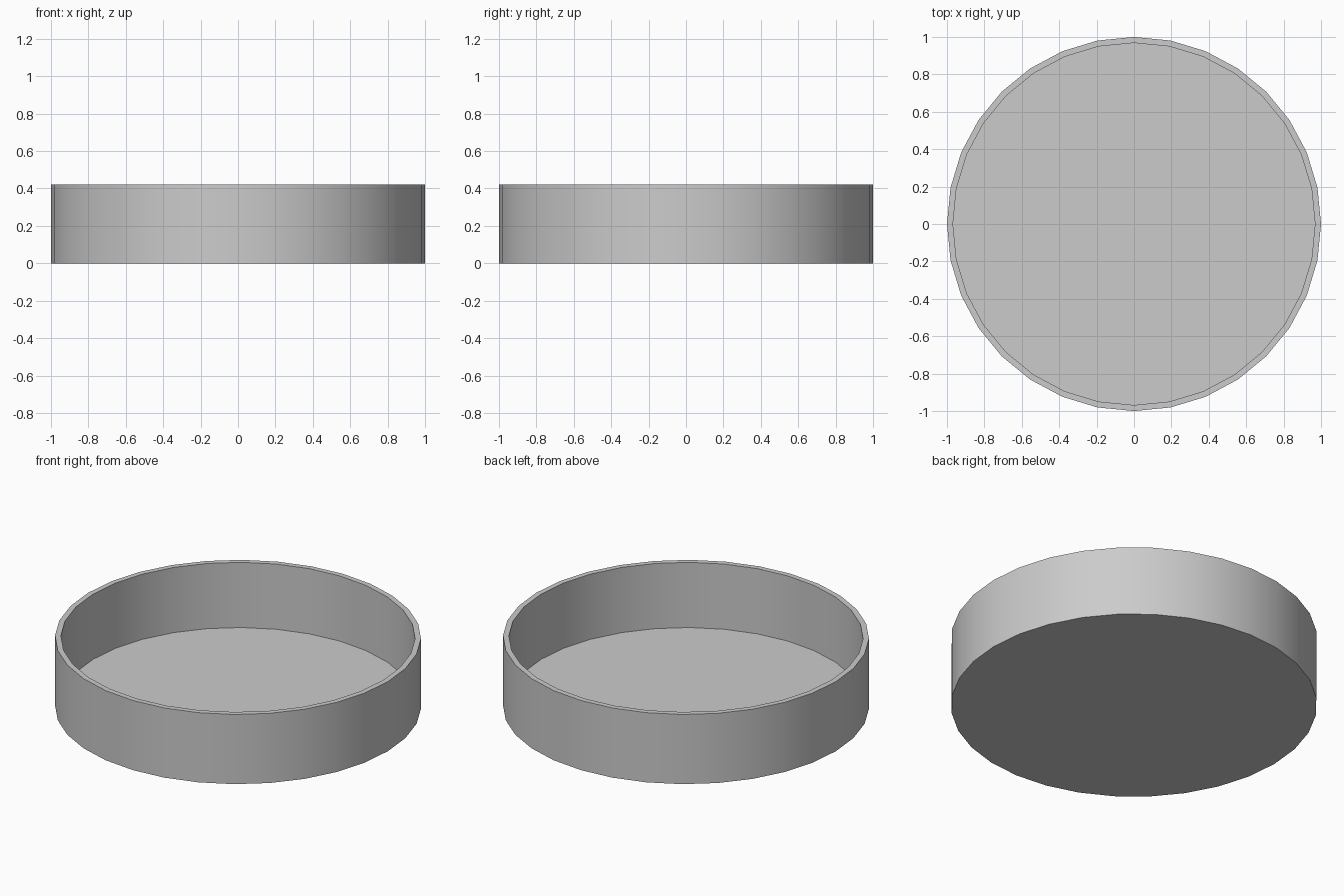
import bpy, bmesh, math

if "Cube" in bpy.data.objects:
    bpy.data.objects.remove(bpy.data.objects["Cube"])

SIDES = 32
# Profile (radius, height): underside edge, outer rim, inner rim, floor edge
PROFILE = [(1.0, 0.0), (1.0, 0.42), (0.968, 0.42), (0.968, 0.027)]

# Round dish: revolve the profile, then cap the underside and the floor
bm = bmesh.new()
rings = []
for r, z in PROFILE:
    rings.append([bm.verts.new((r * math.cos(a), r * math.sin(a), z))
                  for a in (2 * math.pi * i / SIDES for i in range(SIDES))])
for low, high in zip(rings, rings[1:]):
    for i in range(SIDES):
        j = (i + 1) % SIDES
        bm.faces.new((low[i], low[j], high[j], high[i]))
bm.faces.new(rings[0][::-1])
bm.faces.new(rings[-1])
bmesh.ops.recalc_face_normals(bm, faces=bm.faces)

mesh = bpy.data.meshes.new("round_dish")
bm.to_mesh(mesh)
bm.free()
dish = bpy.data.objects.new("round_dish", mesh)
bpy.context.collection.objects.link(dish)

# Smooth walls with sharp rims
bpy.context.view_layer.objects.active = dish
dish.select_set(True)
bpy.ops.object.shade_smooth_by_angle(angle=math.radians(30))
